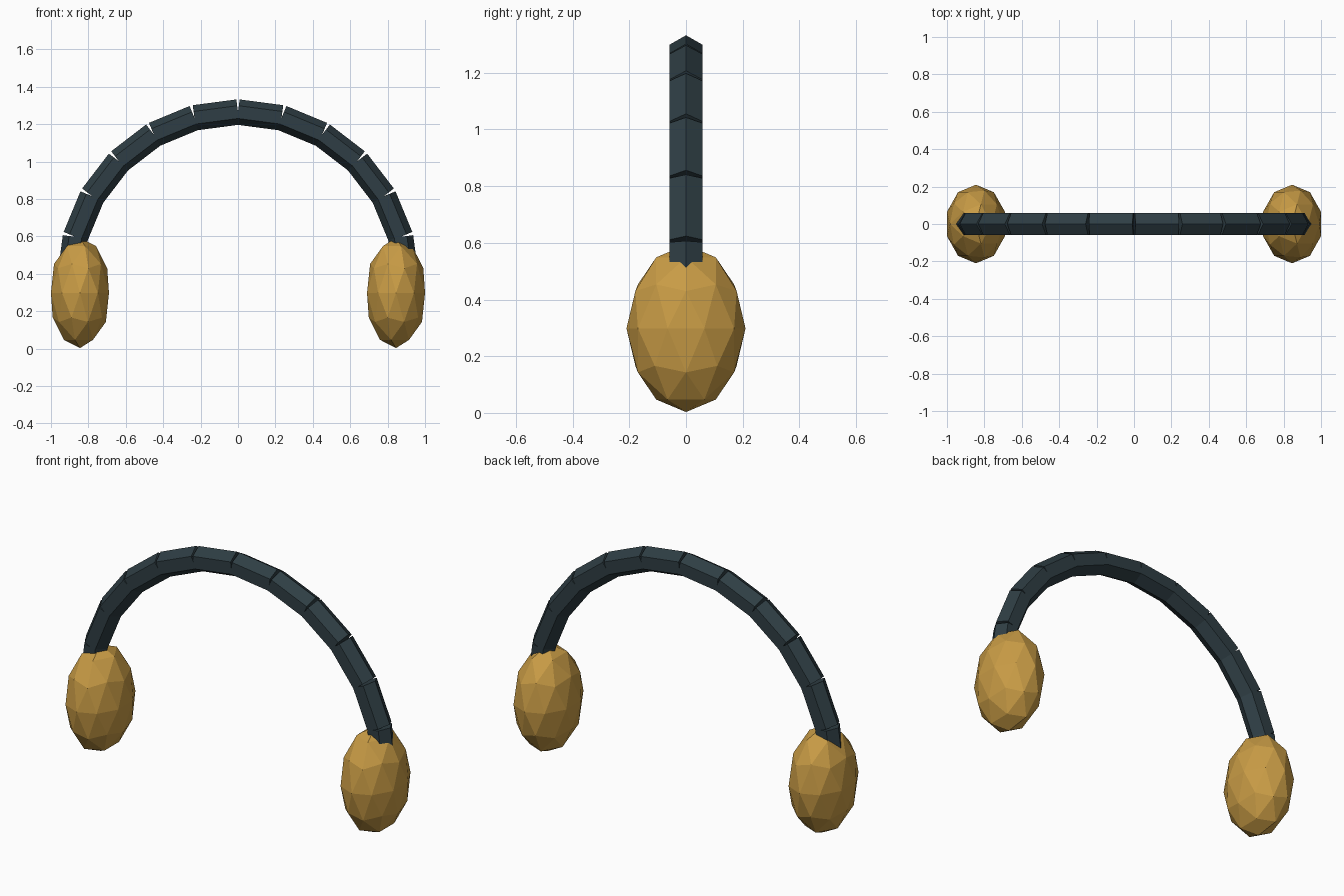
import bpy
import math
from mathutils import Matrix, Vector

cube = bpy.data.objects.get("Cube")
if cube:
    bpy.data.objects.remove(cube, do_unlink=True)


def make_material(name, rgb):
    mat = bpy.data.materials.new(name)
    mat.use_nodes = True
    colour = (*rgb, 1.0)
    mat.diffuse_color = colour
    bsdf = next(n for n in mat.node_tree.nodes if n.type == "BSDF_PRINCIPLED")
    bsdf.inputs["Base Color"].default_value = colour
    return mat


GOLD = make_material("warm gold", (0.58, 0.33, 0.06))
SLATE = make_material("dark slate", (0.028, 0.048, 0.058))

BAND_RADIUS = 0.90
TUBE_RADIUS = 0.068
BAND_TOP = 1.265
SEGMENTS = 12


def arc_point(angle):
    """Point on the band's centre line, measured from the top."""
    return Vector((BAND_RADIUS * math.sin(angle), 0,
                   BAND_TOP - BAND_RADIUS * (1 - math.cos(angle))))


# Headband: straight hexagonal bars along a half circle, one ridge outward
step = math.pi / SEGMENTS
for i in range(SEGMENTS):
    start = -math.pi / 2 + i * step
    a, b = arc_point(start), arc_point(start + step)
    mid = start + step / 2
    outward = Vector((math.sin(mid), 0, math.cos(mid)))
    along = (b - a).normalized()
    side = outward.cross(along)
    bpy.ops.mesh.primitive_cylinder_add(vertices=6, radius=TUBE_RADIUS,
                                        depth=(b - a).length)
    bar = bpy.context.object
    bar.name = f"headband_segment_{i + 1}"
    frame = Matrix((side, outward, along)).transposed().to_4x4()
    bar.matrix_world = Matrix.Translation((a + b) / 2) @ frame
    bar.data.materials.append(SLATE)

# Ear cups: faceted ellipsoids
for name, x in (("left_ear_cup", 0.845), ("right_ear_cup", -0.845)):
    bpy.ops.mesh.primitive_ico_sphere_add(subdivisions=2, radius=1,
                                          location=(x, 0, 0.298))
    cup = bpy.context.object
    cup.name = name
    cup.scale = (0.163, 0.21, 0.295)
    cup.data.materials.append(GOLD)
